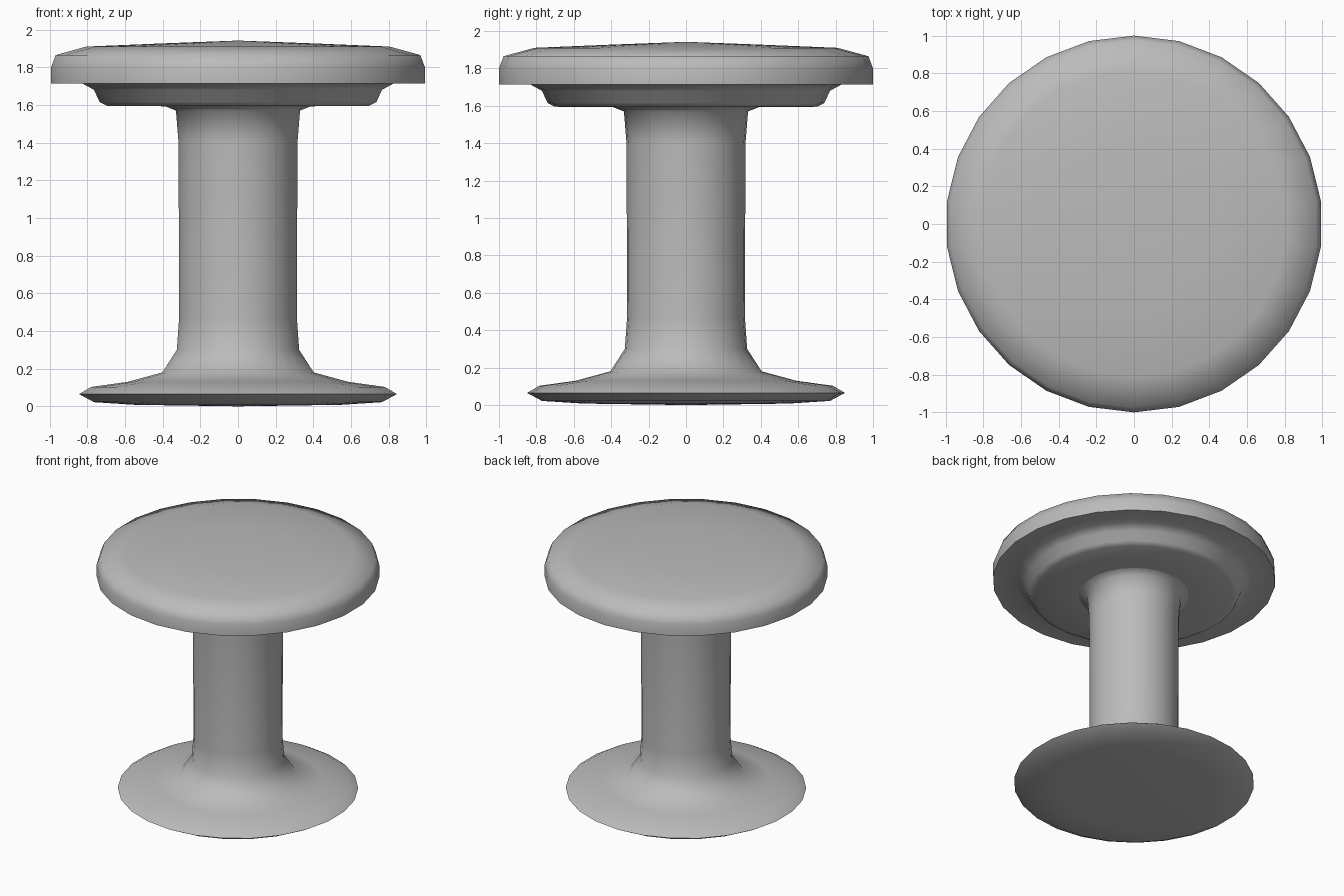
import bpy, bmesh, math

if "Cube" in bpy.data.objects:
    bpy.data.objects.remove(bpy.data.objects["Cube"])

SIDES = 26

grey = bpy.data.materials.new("plain grey")
grey.diffuse_color = (0.5, 0.5, 0.5, 1)
grey.use_nodes = True
grey.node_tree.nodes["Principled BSDF"].inputs["Base Color"].default_value = grey.diffuse_color


def lathe(name, profile):
    """Turn a (radius, height) profile about z; zero radius closes to a pole."""
    bm = bmesh.new()
    rings = []
    for r, z in profile:
        if r == 0:
            rings.append([bm.verts.new((0, 0, z))] * SIDES)
        else:
            angles = [math.pi / 2 + math.tau * i / SIDES for i in range(SIDES)]
            rings.append([bm.verts.new((r * math.cos(a), r * math.sin(a), z)) for a in angles])
    for low, high in zip(rings, rings[1:]):
        for i in range(SIDES):
            j = (i + 1) % SIDES
            corners = list(dict.fromkeys((low[i], low[j], high[j], high[i])))
            bm.faces.new(corners)
    bmesh.ops.recalc_face_normals(bm, faces=bm.faces)
    mesh = bpy.data.meshes.new(name)
    bm.to_mesh(mesh)
    bm.free()
    mesh.materials.append(grey)
    ob = bpy.data.objects.new(name, mesh)
    bpy.context.collection.objects.link(ob)
    bpy.ops.object.select_all(action='DESELECT')
    ob.select_set(True)
    bpy.context.view_layer.objects.active = ob
    bpy.ops.object.shade_smooth_by_angle(angle=math.radians(65))
    return ob


# Flared foot running up into the column and meeting the seat support
lathe("pedestal", [
    (0, 0), (0.55, 0.008), (0.77, 0.022), (0.85, 0.065), (0.785, 0.103),
    (0.59, 0.13), (0.405, 0.18), (0.327, 0.30), (0.315, 0.47),
    (0.318, 1.40), (0.332, 1.57), (0.39, 1.593)])

# Domed seat with a flat rim underside and a stepped support disc
lathe("seat", [
    (0, 1.593), (0.39, 1.593), (0.70, 1.595), (0.74, 1.615), (0.77, 1.68),
    (0.83, 1.713), (1, 1.715), (1, 1.80), (0.975, 1.865),
    (0.81, 1.91), (0.4, 1.927), (0, 1.942)])
